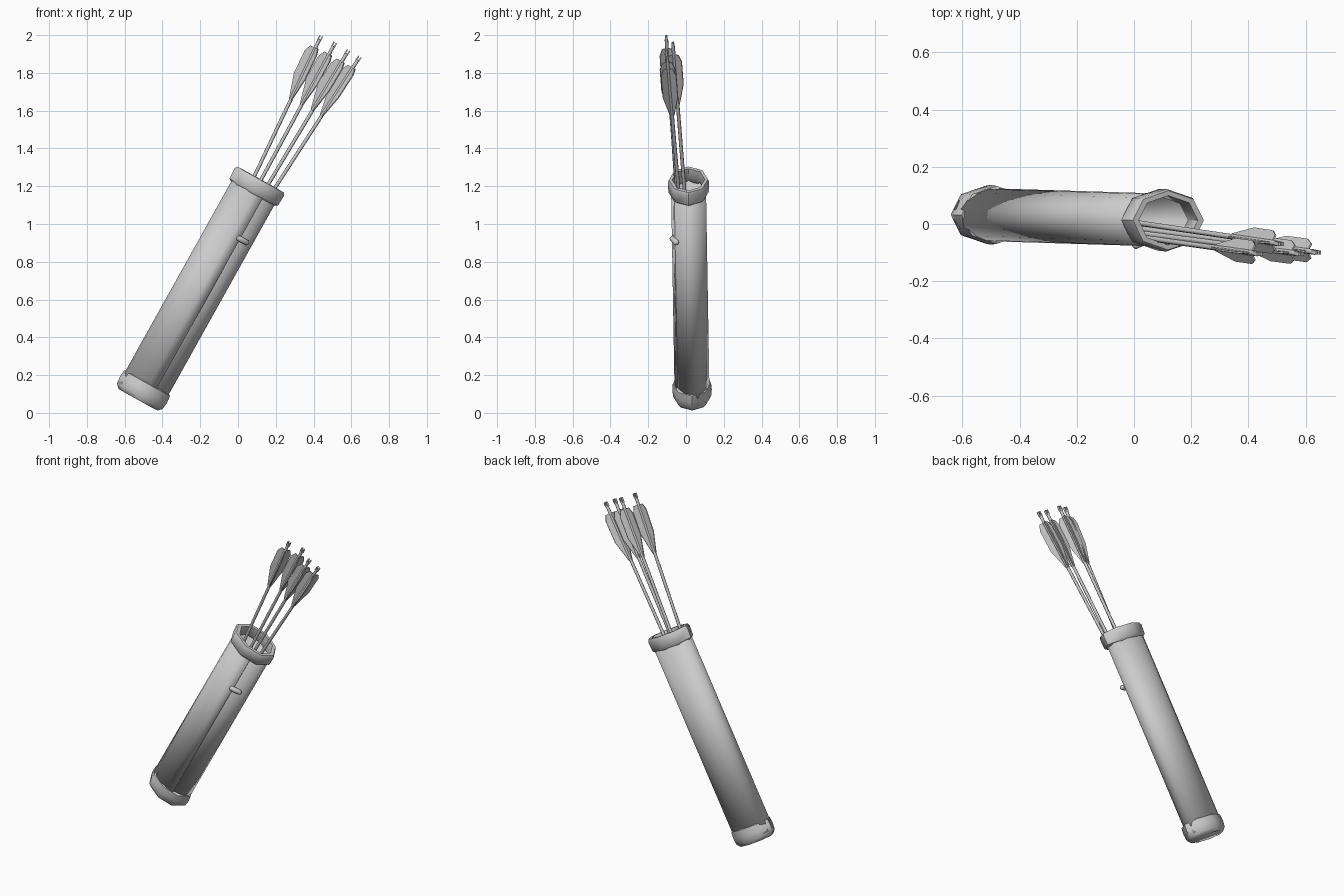
import bpy, bmesh, math
from mathutils import Vector, Matrix

if "Cube" in bpy.data.objects:
    bpy.data.objects.remove(bpy.data.objects["Cube"], do_unlink=True)

grey = bpy.data.materials.new("plain_grey")
grey.use_nodes = True
colour = (0.6, 0.6, 0.6, 1)
grey.diffuse_color = colour
grey.node_tree.nodes["Principled BSDF"].inputs["Base Color"].default_value = colour

# Leaning frame of the quiver: local z runs up its axis, local -y is the front
BASE = Vector((-0.53, 0.033, 0.07))
TOP = Vector((0.12, 0.013, 1.235))
axis = (TOP - BASE).normalized()
front = Vector((0, 1, 0))
side = front.cross(axis).normalized()
front = axis.cross(side)
LEAN = Matrix((side, front, axis)).transposed().to_4x4()
LEAN.translation = BASE
LENGTH = (TOP - BASE).length


def finish(name, bm, matrix, angle=50):
    bmesh.ops.recalc_face_normals(bm, faces=bm.faces)
    mesh = bpy.data.meshes.new(name)
    bm.to_mesh(mesh)
    bm.free()
    mesh.materials.append(grey)
    obj = bpy.data.objects.new(name, mesh)
    bpy.context.collection.objects.link(obj)
    obj.matrix_world = matrix
    bpy.ops.object.select_all(action='DESELECT')
    obj.select_set(True)
    bpy.context.view_layer.objects.active = obj
    bpy.ops.object.shade_smooth_by_angle(angle=math.radians(angle))
    return obj


def lathe(name, profile, closed, sides=8, flat=0.73):
    """Spin (radius, height) pairs into an oval band or cup."""
    bm = bmesh.new()
    rings = []
    for r, z in profile:
        rings.append([bm.verts.new((r * math.cos(math.tau * i / sides),
                                    r * flat * math.sin(math.tau * i / sides), z))
                      for i in range(sides)])
    pairs = list(zip(rings, rings[1:]))
    if closed:
        pairs.append((rings[-1], rings[0]))
    else:
        bm.faces.new(rings[0])
        bm.faces.new(rings[-1])
    for a, b in pairs:
        for i in range(sides):
            j = (i + 1) % sides
            bm.faces.new((a[i], a[j], b[j], b[i]))
    return finish(name, bm, LEAN)


# Bottom cup and top rim
lathe("bottom_cap", [(0.118, 0), (0.138, 0.02), (0.143, 0.06), (0.139, 0.1),
                     (0.12, 0.108)], False)
lathe("top_rim", [(0.132, LENGTH - 0.085), (0.147, LENGTH - 0.075),
                  (0.15, LENGTH - 0.015), (0.142, LENGTH), (0.118, LENGTH),
                  (0.112, LENGTH - 0.06)], True)

# Rolled sheet body whose outer edge overlaps its inner edge at the front
bm = bmesh.new()
steps = 18
rows = []
for i in range(steps + 1):
    t = i / steps
    a = math.radians(-64 - 385 * t)
    r = 0.133 - 0.013 * max(0, (t - 0.7) / 0.3)
    rows.append([bm.verts.new((r * math.cos(a), 0.7 * r * math.sin(a), z))
                 for z in (0.03, LENGTH - 0.03)])
for a, b in zip(rows, rows[1:]):
    bm.faces.new((a[0], b[0], b[1], a[1]))
tube = finish("rolled_body", bm, LEAN)
wall = tube.modifiers.new("wall", 'SOLIDIFY')
wall.thickness = 0.008
# the sheet thickens towards the axis
wall.offset = -1 if tube.data.polygons[0].normal.dot(tube.data.polygons[0].center * Vector((1, 1, 0))) > 0 else 1

# Small toggle fastening the overlap
bm = bmesh.new()
bmesh.ops.create_uvsphere(bm, u_segments=10, v_segments=8, radius=0.016)
for v in bm.verts:
    v.co.z += math.copysign(0.022, v.co.z) if abs(v.co.z) > 0.001 else 0
finish("toggle", bm, LEAN @ Matrix.Translation((0.075, -0.08, 1.008))
       @ Matrix.Rotation(math.radians(25), 4, 'Z')
       @ Matrix.Rotation(math.radians(90), 4, 'Y'), 60)


def arrow(number, mouth, tip):
    mouth, tip = Vector(mouth), Vector(tip)
    up = (tip - mouth).normalized()
    out = Vector((0, 1, 0)).cross(up).normalized()
    frame = Matrix((out, up.cross(out), up)).transposed().to_4x4()
    frame.translation = tip
    total = (tip - mouth).length + 0.95
    # Shaft
    bm = bmesh.new()
    bmesh.ops.create_cone(bm, cap_ends=True, segments=8, radius1=0.0095, radius2=0.0095,
                          depth=total - 0.02,
                          matrix=Matrix.Translation((0, 0, -total / 2 - 0.01)))
    # Nock prongs
    for s in (-1, 1):
        bmesh.ops.create_cube(bm, size=1, matrix=Matrix.Translation((s * 0.007, 0, -0.015))
                              @ Matrix.Diagonal((0.007, 0.014, 0.03, 1)))
    finish(f"arrow_{number}_shaft", bm, frame)
    # Three feather vanes, the first pointing away from the lean
    bm = bmesh.new()
    outline = [(0, -0.07), (0.03, -0.07), (0.046, -0.105), (0.046, -0.24),
               (0.012, -0.37), (0, -0.38)]
    for k in range(3):
        turn = Matrix.Rotation(math.pi + math.tau * k / 3, 4, 'Z')
        sides = [[bm.verts.new(turn @ Vector((x, y, z))) for x, z in outline]
                 for y in (-0.003, 0.003)]
        for ring in sides:
            bm.faces.new(ring)
        for i in range(len(outline)):
            j = (i + 1) % len(outline)
            bm.faces.new((sides[0][i], sides[0][j], sides[1][j], sides[1][i]))
    finish(f"arrow_{number}_vanes", bm, frame, 30)


# Fan of four arrows
arrow(1, (0.085, -0.055, 1.25), (0.44, -0.105, 1.995))
arrow(2, (0.12, -0.012, 1.23), (0.515, -0.07, 1.96))
arrow(3, (0.16, -0.05, 1.21), (0.585, -0.105, 1.92))
arrow(4, (0.195, -0.04, 1.19), (0.645, -0.1, 1.885))
